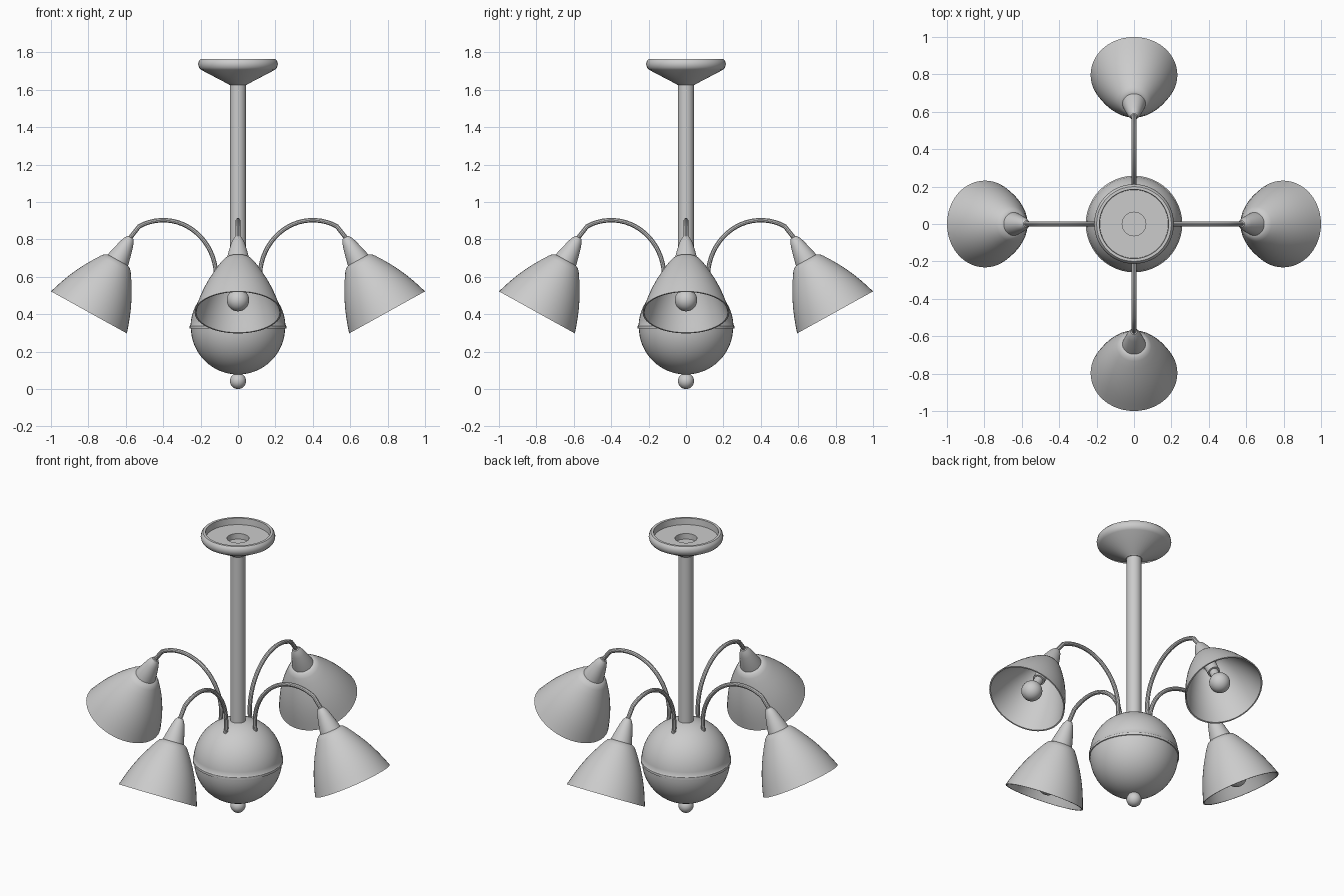
import bpy
import bmesh
from math import sin, cos, pi, radians, sqrt
from mathutils import Matrix, Vector

if "Cube" in bpy.data.objects:
    bpy.data.objects.remove(bpy.data.objects["Cube"])

# Single grey finish
grey = bpy.data.materials.new("satin_grey")
grey.use_nodes = True
color = (0.6, 0.6, 0.6, 1)
grey.diffuse_color = color
grey.node_tree.nodes["Principled BSDF"].inputs["Base Color"].default_value = color


def finish(obj, angle=35):
    bpy.ops.object.select_all(action='DESELECT')
    obj.select_set(True)
    bpy.context.view_layer.objects.active = obj
    bpy.ops.object.shade_smooth_by_angle(angle=radians(angle))


def lathe(name, profile, place=Matrix(), steps=48):
    """Spin a (radius, height) profile around the z axis."""
    bm = bmesh.new()
    verts = [bm.verts.new((r, 0, z)) for r, z in profile]
    edges = [bm.edges.new(pair) for pair in zip(verts, verts[1:])]
    bmesh.ops.spin(bm, geom=verts + edges, cent=(0, 0, 0), axis=(0, 0, 1),
                   angle=2 * pi, steps=steps)
    bmesh.ops.remove_doubles(bm, verts=bm.verts, dist=0.0003)
    bmesh.ops.recalc_face_normals(bm, faces=bm.faces)
    mesh = bpy.data.meshes.new(name)
    bm.to_mesh(mesh)
    bm.free()
    mesh.materials.append(grey)
    obj = bpy.data.objects.new(name, mesh)
    bpy.context.collection.objects.link(obj)
    obj.matrix_world = place
    finish(obj)
    return obj


def arc(radius, center, start, end, count=16):
    """Profile points on a circle; angles run from straight down (-90) to up (90)."""
    angles = [radians(start + (end - start) * i / count) for i in range(count + 1)]
    return [(radius * cos(a), center + radius * sin(a)) for a in angles]


def tube(name, points, radius, place):
    curve = bpy.data.curves.new(name, 'CURVE')
    curve.dimensions = '3D'
    curve.bevel_depth = radius
    curve.bevel_resolution = 3
    curve.use_fill_caps = True
    spline = curve.splines.new('POLY')
    spline.points.add(len(points) - 1)
    for point, co in zip(spline.points, points):
        point.co = (*co, 1)
    curve.materials.append(grey)
    obj = bpy.data.objects.new(name, curve)
    bpy.context.collection.objects.link(obj)
    obj.matrix_world = place
    bpy.ops.object.select_all(action='DESELECT')
    obj.select_set(True)
    bpy.context.view_layer.objects.active = obj
    bpy.ops.object.convert(target='MESH')
    finish(bpy.context.object)


# Ceiling canopy: dished top with a central hole, tapering to the rod
lathe("canopy", [(0, 1.69), (0.063, 1.69), (0.063, 1.725), (0.183, 1.725), (0.185, 1.765),
                 (0.2, 1.765), (0.209, 1.755), (0.213, 1.738), (0.209, 1.72), (0.198, 1.707),
                 (0.055, 1.632), (0.046, 1.625), (0, 1.625)])
lathe("rod", [(0, 0.55), (0.043, 0.55), (0.043, 1.64), (0, 1.64)], steps=32)

# Ball body with a lipped seam
lathe("lower_bowl", arc(0.252, 0.33, -90, 0) + [(0, 0.33)])
lathe("upper_bowl", [(0, 0.323), (0.258, 0.323), (0.258, 0.338)] + arc(0.254, 0.33, 3, 90))
lathe("finial_neck", [(0, 0.06), (0.016, 0.06), (0.016, 0.1), (0, 0.1)], steps=24)
lathe("finial", arc(0.043, 0.043, -90, 90), steps=32)

# Lamp frame: origin at the shade opening, z pointing back up the tilted axis
tilt = Matrix.Translation((0.797, 0, 0.41)) @ Matrix.Rotation(radians(-29), 4, 'Y')

# Arm path: elliptical arch running into the lamp cap
arch = [radians(195 - 6 * i) for i in range(23)]
arm_path = [(0.4 + 0.283 * cos(a), 0, 0.6 + 0.303 * sin(a)) for a in arch]
arm_path += [tuple(tilt @ Vector((0, 0, h))) for h in (0.46, 0.42)]

outer = [(0.232, 0), (0.219, 0.04), (0.205, 0.08), (0.187, 0.125), (0.166, 0.17),
         (0.142, 0.215), (0.115, 0.26), (0.092, 0.295), (0.078, 0.312), (0.06, 0.32)]
inner = [(max(r - 0.008, 0), max(z - 0.006, 0)) for r, z in reversed(outer)]
shade_profile = [(0, 0.32)] + outer[::-1] + inner[::-1] + [(0, 0.314)]

for i, side in enumerate(("left", "back", "right", "front")):
    turn = Matrix.Rotation(i * pi / 2, 4, 'Z')
    lamp = turn @ tilt
    tube(side + "_arm", arm_path, 0.0125, turn)
    lathe(side + "_shade", shade_profile, lamp)
    lathe(side + "_cap", [(0, 0.305), (0.064, 0.305), (0.061, 0.325), (0.05, 0.37),
                          (0.038, 0.415), (0.029, 0.44), (0.018, 0.458), (0, 0.465)], lamp, 32)
    lathe(side + "_socket", [(0, 0.18), (0.036, 0.18), (0.036, 0.315), (0, 0.315)], lamp, 24)
    lathe(side + "_bulb", arc(0.06, 0.075, -90, 60) + [(0.026, 0.15), (0.026, 0.19), (0, 0.19)],
          lamp, 32)
